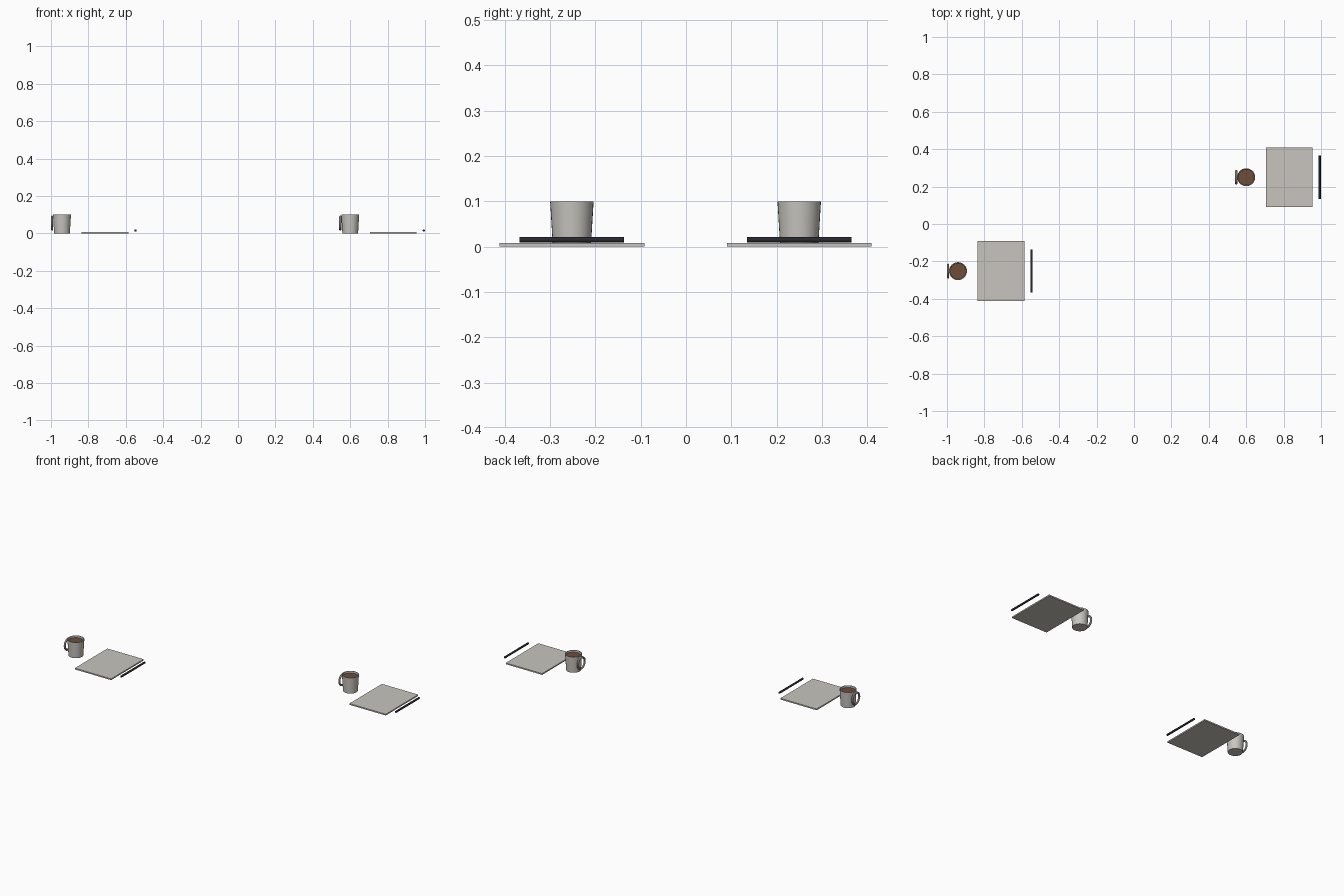
import bpy, bmesh, math
from mathutils import Matrix

if "Cube" in bpy.data.objects:
    bpy.data.objects.remove(bpy.data.objects["Cube"])


def material(name, rgb):
    m = bpy.data.materials.new(name)
    m.diffuse_color = (*rgb, 1)
    m.use_nodes = True
    m.node_tree.nodes["Principled BSDF"].inputs["Base Color"].default_value = m.diffuse_color
    return m


ceramic = material("ceramic", (0.58, 0.56, 0.52))
paper = material("paper", (0.58, 0.56, 0.52))
ink = material("dark_ink", (0.02, 0.02, 0.03))
brown = material("coffee_brown", (0.16, 0.075, 0.04))


def finish(obj, name, mat, smooth=True):
    obj.name = name
    obj.data.materials.append(mat)
    if smooth:
        bpy.ops.object.select_all(action='DESELECT')
        obj.select_set(True)
        bpy.context.view_layer.objects.active = obj
        bpy.ops.object.shade_smooth_by_angle(angle=math.radians(35))
    return obj


def lathe(profile, loc, name, mat, sides=32):
    # spin an (r, z) profile that starts and may end on the axis
    bm = bmesh.new()
    verts = [bm.verts.new((r, 0, z)) for r, z in profile]
    edges = [bm.edges.new(p) for p in zip(verts, verts[1:])]
    bmesh.ops.spin(bm, geom=verts + edges, axis=(0, 0, 1), cent=(0, 0, 0),
                   angle=math.tau, steps=sides, use_duplicate=False)
    bmesh.ops.remove_doubles(bm, verts=bm.verts, dist=1e-5)
    bmesh.ops.recalc_face_normals(bm, faces=bm.faces)
    mesh = bpy.data.meshes.new(name)
    bm.to_mesh(mesh)
    bm.free()
    obj = bpy.data.objects.new(name, mesh)
    obj.location = loc
    bpy.context.collection.objects.link(obj)
    return finish(obj, name, mat)


def place_setting(cx, cy, tag):
    mug_x = cx - 0.23
    # tapered mug with a hollow top
    lathe([(0, 0), (0.042, 0), (0.048, 0.1), (0.044, 0.1),
           (0.0425, 0.085), (0, 0.085)], (mug_x, cy, 0), "mug_" + tag, ceramic)
    # coffee surface
    bpy.ops.mesh.primitive_cylinder_add(vertices=32, radius=0.0425, depth=0.004,
                                        location=(mug_x, cy, 0.087))
    finish(bpy.context.object, "coffee_" + tag, brown)
    # ring handle against the mug's side
    bpy.ops.mesh.primitive_torus_add(major_radius=0.034, minor_radius=0.006,
                                     major_segments=32, minor_segments=10,
                                     location=(mug_x - 0.053, cy, 0.055),
                                     rotation=(0, math.pi / 2, 0))
    finish(bpy.context.object, "mug_handle_" + tag, ceramic)
    # notepad
    bpy.ops.mesh.primitive_cube_add(size=1, location=(cx, cy, 0.004))
    pad = bpy.context.object
    pad.data.transform(Matrix.Diagonal((0.25, 0.32, 0.008, 1)))
    finish(pad, "notepad_" + tag, paper, smooth=False)
    # pen beside the pad
    bpy.ops.mesh.primitive_cylinder_add(vertices=16, radius=0.006, depth=0.231,
                                        location=(cx + 0.163, cy, 0.015),
                                        rotation=(math.pi / 2, 0, 0))
    finish(bpy.context.object, "pen_" + tag, ink)


place_setting(-0.711, -0.252, "left")
place_setting(0.83, 0.25, "right")
